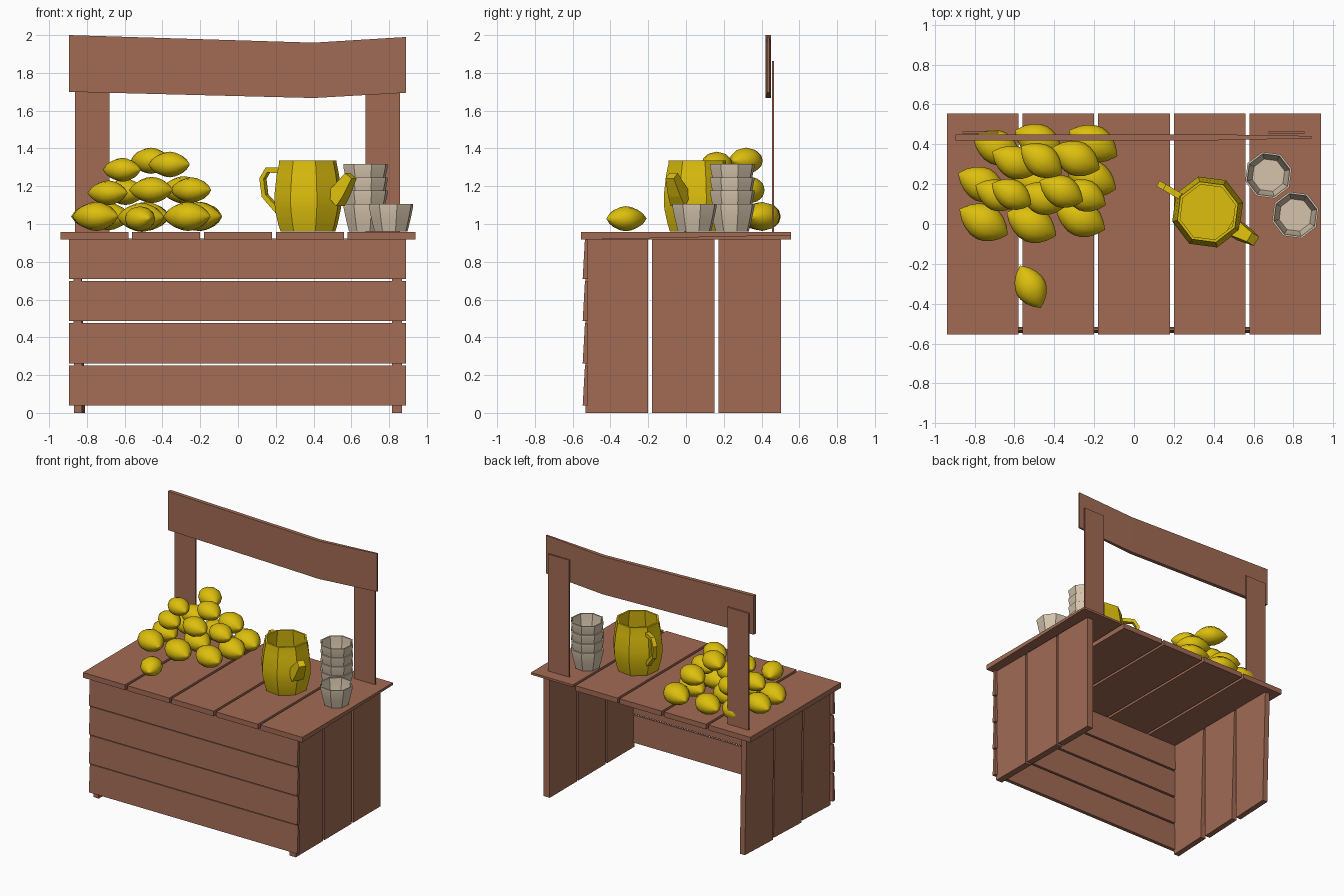
import bpy, bmesh, math
from mathutils import Vector, Matrix

if "Cube" in bpy.data.objects:
    bpy.data.objects.remove(bpy.data.objects["Cube"])


def material(name, rgb):
    m = bpy.data.materials.new(name)
    m.diffuse_color = (*rgb, 1)
    m.use_nodes = True
    m.node_tree.nodes["Principled BSDF"].inputs["Base Color"].default_value = m.diffuse_color
    return m


WOOD = material("brown wood", (0.36, 0.147, 0.09))
YELLOW = material("lemon yellow", (0.72, 0.52, 0.004))
CREAM = material("cream cup", (0.66, 0.55, 0.41))


def make(name, bm, mat, smooth=None):
    bmesh.ops.recalc_face_normals(bm, faces=bm.faces)
    me = bpy.data.meshes.new(name)
    bm.to_mesh(me)
    bm.free()
    me.materials.append(mat)
    if smooth:
        for p in me.polygons:
            p.use_smooth = True
        me.set_sharp_from_angle(angle=math.radians(smooth))
    ob = bpy.data.objects.new(name, me)
    bpy.context.collection.objects.link(ob)
    return ob


def skin(bm, rings):
    """Join rings of points into a closed-ended tube."""
    vs = [[bm.verts.new(p) for p in r] for r in rings]
    n = len(vs[0])
    for a, b in zip(vs, vs[1:]):
        for i in range(n):
            j = (i + 1) % n
            bm.faces.new((a[i], a[j], b[j], b[i]))
    bm.faces.new(vs[0][::-1])
    bm.faces.new(vs[-1])


def plank(name, x0, x1, y0, y1, z0, z1):
    """Board; every limit may be a (bottom, top) pair to taper or lean."""
    pair = lambda v: v if isinstance(v, tuple) else (v, v)
    x0, x1, y0, y1 = map(pair, (x0, x1, y0, y1))
    bm = bmesh.new()
    skin(bm, [[(x0[k], y0[k], z), (x1[k], y0[k], z), (x1[k], y1[k], z), (x0[k], y1[k], z)]
              for k, z in ((0, z0), (1, z1))])
    return make(name, bm, WOOD)


def lathe(name, profile, sides, mat, smooth, phase=15):
    bm = bmesh.new()
    skin(bm, [[(r * math.cos(a), r * math.sin(a), z) for a in
               (math.radians(phase) + math.tau * i / sides for i in range(sides))]
              for r, z in profile])
    return make(name, bm, mat, smooth)


def sweep(name, path, angle, centre, mat):
    """Square tube along (distance, height, half depth, half width) points."""
    a = math.radians(angle)
    out, side = Vector((math.cos(a), math.sin(a), 0)), Vector((-math.sin(a), math.cos(a), 0))
    pts = [Vector((d, z)) for d, z, _, _ in path]
    rings = []
    for i, (d, z, h, w) in enumerate(path):
        t = (pts[min(i + 1, len(pts) - 1)] - pts[max(i - 1, 0)]).normalized()
        nrm = out * -t.y + Vector((0, 0, t.x))
        c = Vector(centre) + out * d + Vector((0, 0, z))
        rings.append([c + nrm * h * u + side * w * v for u, v in ((-1, -1), (1, -1), (1, 1), (-1, 1))])
    bm = bmesh.new()
    skin(bm, rings)
    return make(name, bm, mat)


# Counter top: five boards, the last one thinning towards the back
for i in range(5):
    x = -0.94 + 0.38 * i
    top = plank(f"counter_board_{i + 1}", x, x + 0.36, -0.555, 0.555, 0.917, 0.957)
    if i == 4:
        for v in top.data.vertices:
            if v.co.z < 0.93 and v.co.y > 0:
                v.co.z = 0.94

# Front boards, thicker at the bottom edge
for i in range(4):
    z = 0.038 + 0.224 * i
    plank(f"front_board_{i + 1}", -0.895, 0.89, (-0.547, -0.535), (-0.518, -0.522), z, z + 0.213)

# Side boards: straight on the right, narrowing and leaning on the left
for i in range(3):
    y = -0.532 + 0.352 * i
    plank(f"right_side_board_{i + 1}", 0.815, 0.868, y, y + 0.332, 0, 0.917)
    left = plank(f"left_side_board_{i + 1}", (-0.868, -0.872), (-0.825, -0.83),
                 (y + 0.006, y), (y + 0.326, y + 0.332), 0, 0.917)
    for v in left.data.vertices:
        if v.co.z < 0.1 and v.co.y > y + 0.2:
            v.co.x += 0.015

# Sign posts and the bent sign board
for side, x in (("left", -0.862), ("right", 0.676)):
    plank(f"{side}_post", x, x + 0.181, 0.454, 0.465, 0.945, 1.862)
bm = bmesh.new()
skin(bm, [[(x, y0, z0), (x, y1, z0), (x, y1, z1), (x, y0, z1)] for x, y0, y1, z0, z1 in
          ((-0.895, 0.42, 0.45, 1.70, 2.0), (0.4, 0.42, 0.45, 1.667, 1.96), (0.89, 0.43, 0.442, 1.695, 1.99))])
make("sign_board", bm, WOOD)

# Pitcher with handle and spout
centre = (0.37, 0.06, 0)
body = lathe("pitcher_body", [(0.15, 0.96), (0.163, 1.0), (0.181, 1.08), (0.184, 1.15), (0.171, 1.26),
                              (0.158, 1.32), (0.158, 1.336), (0.143, 1.336), (0.143, 1.32), (0.162, 1.2),
                              (0.165, 1.08), (0.145, 0.98)], 8, YELLOW, 30)
body.location = centre
sweep("pitcher_handle", [(0.15, 1.285, .015, .016), (0.245, 1.285, .014, .016), (0.275, 1.24, .013, .016),
                         (0.262, 1.15, .013, .016), (0.17, 1.06, .015, .016)], 150, centre, YELLOW)
sweep("pitcher_spout", [(0.165, 1.13, .05, .045), (0.205, 1.17, .04, .038), (0.265, 1.255, .025, .026)],
      -31, centre, YELLOW)

# Cups: a stack of four and a single one
cup_spots = [(0.675, 0.245, 0.96 + 0.07 * i) for i in range(4)] + [(0.81, 0.045, 0.96)]
for i, spot in enumerate(cup_spots):
    cup = lathe(f"cup_{i + 1}", [(0.09, 0), (0.106, 0.06), (0.121, 0.13), (0.121, 0.147), (0.111, 0.147),
                                 (0.1, 0.07), (0.084, 0.015)], 8, CREAM, 30)
    cup.location = spot

# Lemons: x, y, z, heading, size
lemon_profile = [(0.01, -1), (0.2, -.9), (0.47, -.75), (0.75, -.5), (0.94, -.22), (1, .05),
                 (0.93, .3), (0.74, .56), (0.45, .78), (0.2, .91), (0.01, 1)]
lemons = [(-.755, .01, 1.04, -28, 1), (-.515, 0, 1.035, -25, 1), (-.27, .03, 1.04, -25, 1),
          (-.765, .2, 1.04, -25, .95), (-.49, .2, 1.04, -25, 1), (-.215, .23, 1.04, -24, 1),
          (-.69, .385, 1.04, -25, .95), (-.48, .415, 1.04, -25, .95), (-.205, .405, 1.04, -28, 1),
          (-.69, .145, 1.165, -25, .85), (-.46, .13, 1.18, -20, .9), (-.25, .145, 1.18, -25, .87),
          (-.6, .31, 1.17, -25, .9), (-.29, .33, 1.18, -25, .95),
          (-.615, .15, 1.287, -28, .82), (-.365, .165, 1.315, -25, .88), (-.465, .32, 1.335, -35, .9),
          (-.52, -.315, 1.028, -64, .86)]
for i, (x, y, z, heading, s) in enumerate(lemons):
    ob = lathe(f"lemon_{i + 1}", lemon_profile, 12, YELLOW, 50, 0)
    ob.data.transform(Matrix.Translation((x, y, z)) @ Matrix.Rotation(math.radians(heading), 4, 'Z')
                      @ Matrix.Diagonal((.137 * s, .092 * s, .077 * s, 1)) @ Matrix.Rotation(math.pi / 2, 4, 'Y'))
